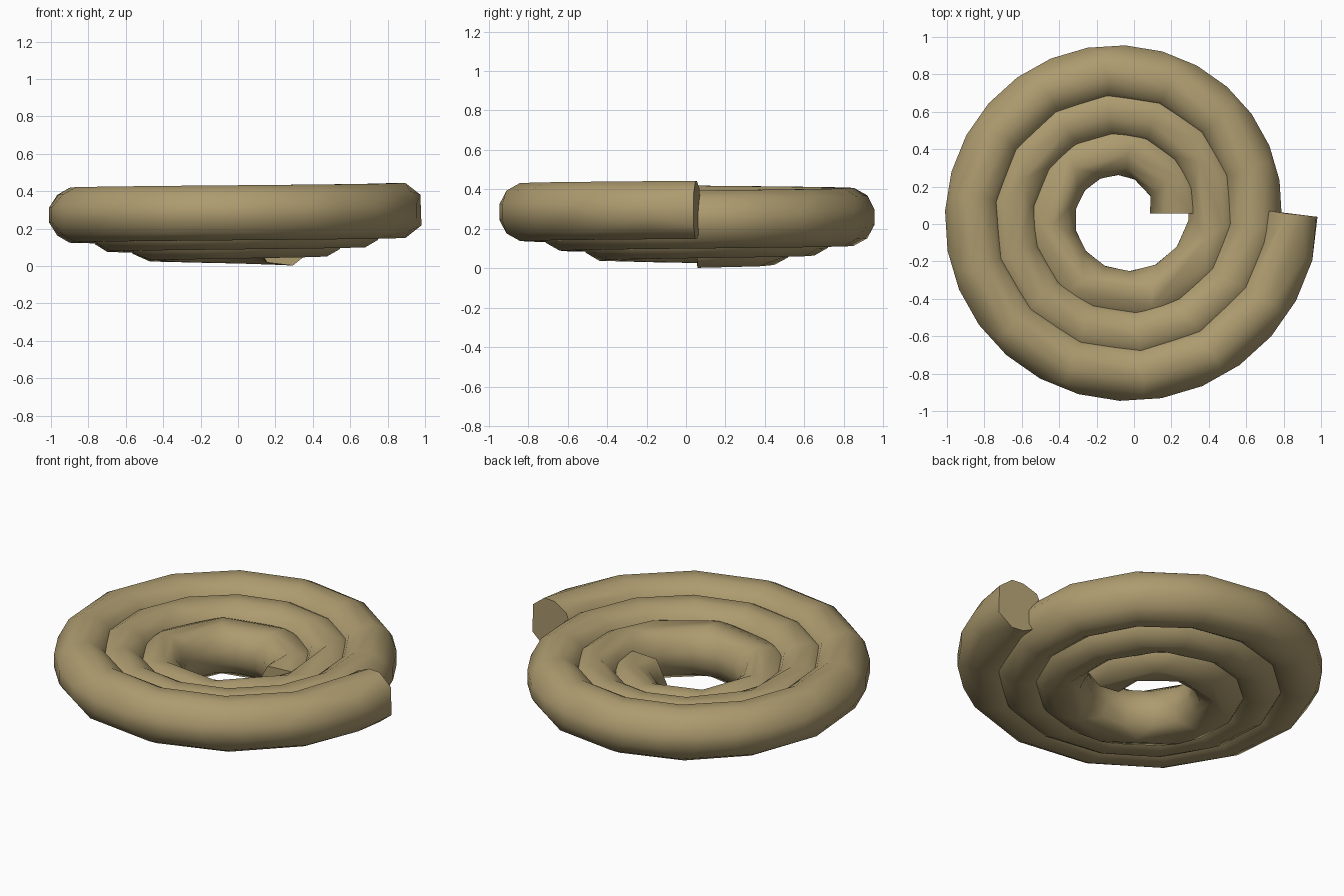
import bpy, bmesh, math
from mathutils import Vector

if "Cube" in bpy.data.objects:
    bpy.data.objects.remove(bpy.data.objects["Cube"])

CX, CY = -0.06, 0.055      # spiral axis
TURNS, PER_TURN, SIDES = 3, 28, 12
R_IN, R_OUT = 0.30, 0.905  # centreline radii
Z_IN, Z_OUT = 0.15, 0.297  # centreline heights
TUBE = 0.152

mat = bpy.data.materials.new("tan clay")
mat.diffuse_color = (0.42, 0.33, 0.16, 1)
mat.use_nodes = True
mat.node_tree.nodes["Principled BSDF"].inputs["Base Color"].default_value = mat.diffuse_color

# Coiled tube: rings swept along a rising flat spiral
bm = bmesh.new()
n = TURNS * PER_TURN
rings = []
for i in range(n + 1):
    t = i / n
    a = 2 * math.pi * TURNS * t
    r = R_IN + (R_OUT - R_IN) * t
    c = Vector((CX + r * math.cos(a), CY + r * math.sin(a), Z_IN + (Z_OUT - Z_IN) * t))
    tilt = a - math.radians(7) * t
    out = Vector((math.cos(tilt), math.sin(tilt), 0))
    ring = []
    for k in range(SIDES):
        b = 2 * math.pi * k / SIDES + math.radians(-15)
        ring.append(bm.verts.new(c + TUBE * (math.cos(b) * out + Vector((0, 0, math.sin(b))))))
    rings.append(ring)
for p, q in zip(rings, rings[1:]):
    for k in range(SIDES):
        m = (k + 1) % SIDES
        bm.faces.new((p[k], p[m], q[m], q[k]))

# End caps
bm.faces.new(rings[0])
bm.faces.new(rings[-1])
bmesh.ops.recalc_face_normals(bm, faces=bm.faces)

mesh = bpy.data.meshes.new("coiled_tube")
bm.to_mesh(mesh)
bm.free()
mesh.materials.append(mat)
coil = bpy.data.objects.new("coiled_tube", mesh)
bpy.context.collection.objects.link(coil)

# Thin the mesh to the low-poly look
dec = coil.modifiers.new("simplify", "DECIMATE")
dec.ratio = 0.5
bpy.context.view_layer.objects.active = coil
coil.select_set(True)
bpy.ops.object.modifier_apply(modifier=dec.name)
bpy.ops.object.shade_smooth_by_angle(angle=math.radians(60))
